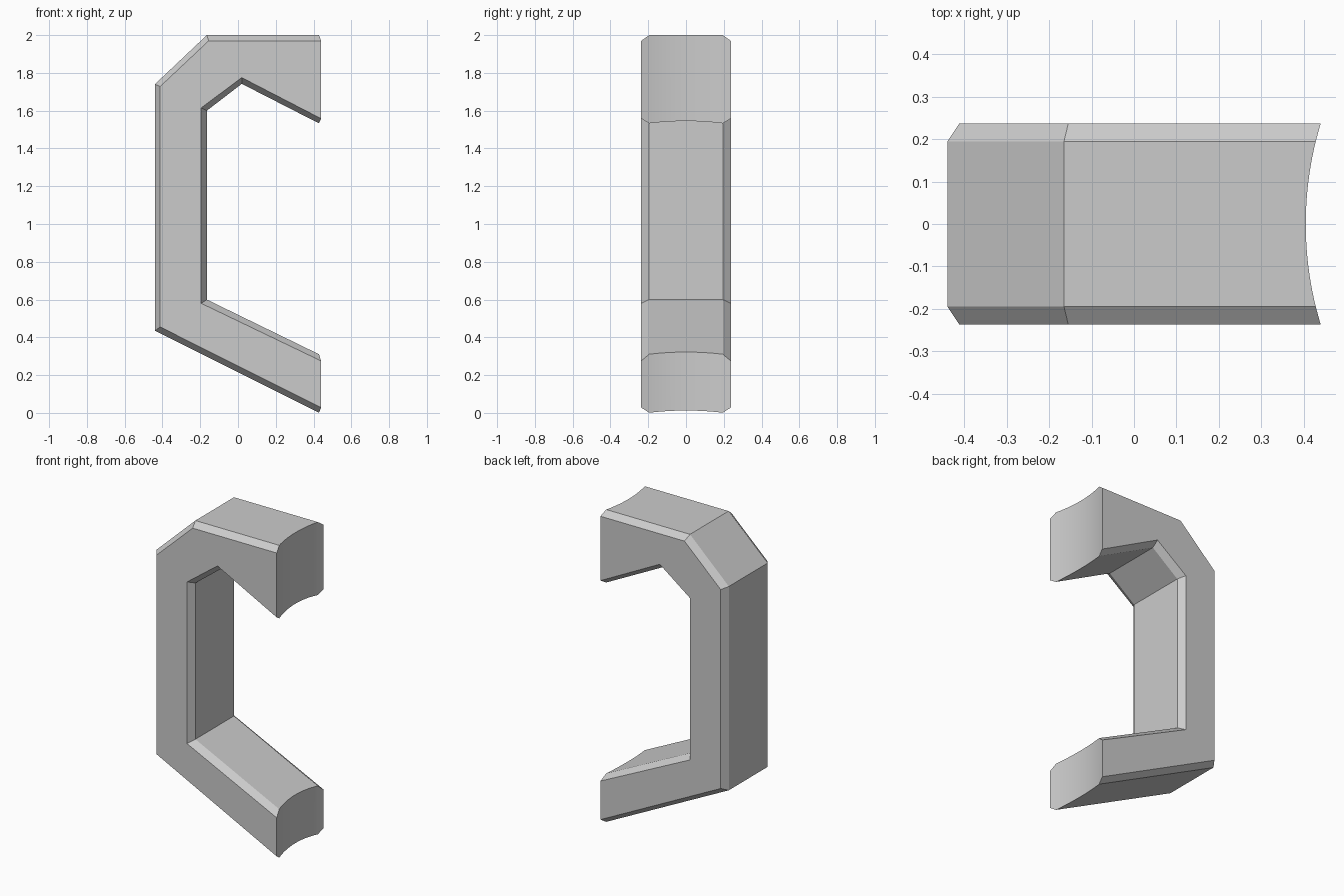
import bpy
import bmesh
import math

cube = bpy.data.objects.get("Cube")
if cube:
    bpy.data.objects.remove(cube, do_unlink=True)

HALF_WIDTH, CORE_HALF = 0.237, 0.195   # full depth and depth inside the chamfers
ARC_RADIUS, ARC_CENTRE = 0.82, 1.225   # rounded wall the handle ends fit against
STEPS = 20

# Corners as (x, z); x = None marks an end that meets the rounded wall,
# its z given at x = 0.44.
CORE = [(None, 2.0), (-0.165, 2.0), (-0.44, 1.74), (-0.44, 0.435), (None, -0.005),
        (None, 0.305), (-0.165, 0.60), (-0.165, 1.60), (0.02, 1.742), (None, 1.527)]
SIDE = [(None, 1.97), (-0.155, 1.97), (-0.412, 1.728), (-0.412, 0.455), (None, 0.028),
        (None, 0.275), (-0.195, 0.58), (-0.195, 1.615), (0.02, 1.775), (None, 1.558)]


def section(profile, y):
    """Outline at depth y, with the arm ends slid along their edges to the wall."""
    end = ARC_CENTRE - math.sqrt(ARC_RADIUS ** 2 - y * y)
    points = []
    for i, (x, z) in enumerate(profile):
        if x is None:
            before, after = profile[i - 1], profile[(i + 1) % len(profile)]
            px, pz = before if before[0] is not None else after
            t = (end - px) / (0.44 - px)
            x, z = end, pz + (z - pz) * t
        points.append((x, y, z))
    return points


# Chamfered sections at both sides, core sections between them
layers = [(SIDE, -HALF_WIDTH)]
layers += [(CORE, CORE_HALF * (2 * i / STEPS - 1)) for i in range(STEPS + 1)]
layers += [(SIDE, HALF_WIDTH)]

bm = bmesh.new()
rings = [[bm.verts.new(p) for p in section(*layer)] for layer in layers]
for a, b in zip(rings, rings[1:]):
    for i in range(len(a)):
        j = (i + 1) % len(a)
        bm.faces.new((a[i], a[j], b[j], b[i]))
bm.faces.new(rings[0])
bm.faces.new(rings[-1])
bmesh.ops.recalc_face_normals(bm, faces=bm.faces)

mesh = bpy.data.meshes.new("handle")
bm.to_mesh(mesh)
bm.free()
handle = bpy.data.objects.new("handle", mesh)
bpy.context.collection.objects.link(handle)

# Plain grey finish
grey = bpy.data.materials.new("light_grey")
grey.use_nodes = True
grey.diffuse_color = (0.6, 0.6, 0.6, 1)
grey.node_tree.nodes["Principled BSDF"].inputs["Base Color"].default_value = (0.6, 0.6, 0.6, 1)
mesh.materials.append(grey)

# Smooth the curved ends, keep the chamfers crisp
bpy.ops.object.select_all(action="DESELECT")
handle.select_set(True)
bpy.context.view_layer.objects.active = handle
bpy.ops.object.shade_smooth_by_angle(angle=math.radians(20))
